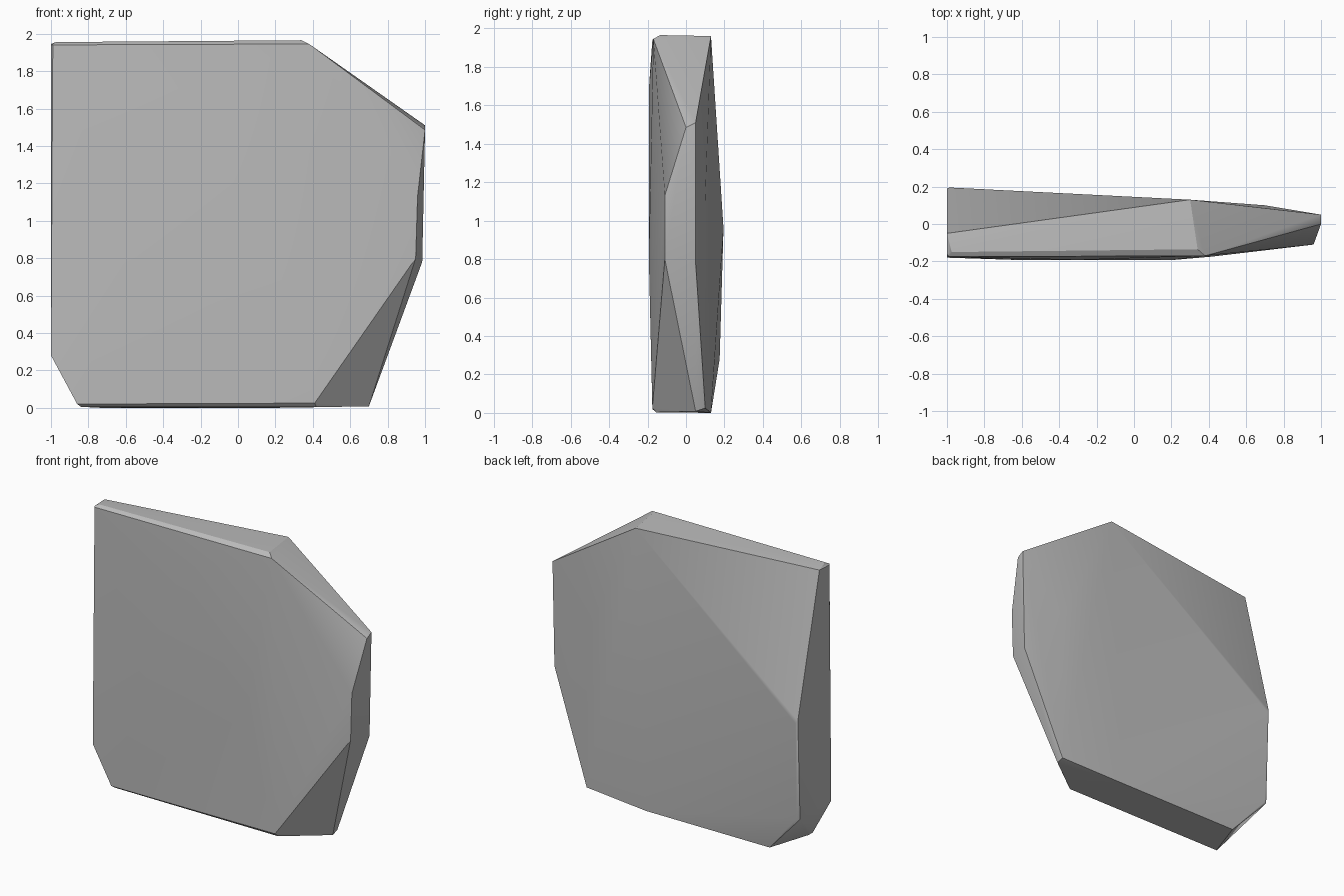
import bpy
import bmesh

cube = bpy.data.objects.get("Cube")
if cube:
    bpy.data.objects.remove(cube, do_unlink=True)

stone = bpy.data.materials.new("stone grey")
stone.use_nodes = True
grey = (0.5, 0.5, 0.5, 1)
stone.diffuse_color = grey
stone.node_tree.nodes["Principled BSDF"].inputs["Base Color"].default_value = grey

# Corners of the chipped slab, grouped by side
front = [(-0.99, -0.175, 1.94), (0.38, -0.17, 1.945), (0.96, -0.11, 1.13),
         (0.95, -0.11, 0.8), (0.41, -0.175, 0.025), (-0.86, -0.175, 0.02),
         (-1, -0.18, 0.28), (-0.6, -0.193, 0.8), (0.2, -0.193, 0.8), (-0.3, -0.192, 1.7)]
right_edge = [(1, 0, 1.485), (1, 0.05, 1.51), (0.985, 0.05, 0.78),
              (0.7, 0.05, 0.008), (0.7, 0.1, 0.025)]
top = [(-0.975, -0.15, 1.955), (0.34, -0.135, 1.965), (0.3, 0.13, 1.96),
       (-1, -0.05, 1.945), (-1, -0.16, 1.94)]
back = [(-1, 0.19, 0.98), (-1, 0.165, 0.28), (-0.985, 0.195, 0.96),
        (-0.98, 0.175, 0.28), (0.7, 0.1, 1.1)]
base = [(-0.74, 0.13, 0), (0.22, 0.13, 0), (-0.84, -0.155, 0.005), (0.42, -0.155, 0.003)]

# Slab: hull around the corners
bm = bmesh.new()
for corner in front + right_edge + top + back + base:
    bm.verts.new(corner)
bmesh.ops.convex_hull(bm, input=bm.verts)
bmesh.ops.delete(bm, geom=[v for v in bm.verts if not v.link_faces], context='VERTS')
bmesh.ops.recalc_face_normals(bm, faces=bm.faces)
mesh = bpy.data.meshes.new("rock_slab")
bm.to_mesh(mesh)
bm.free()
mesh.materials.append(stone)

slab = bpy.data.objects.new("rock_slab", mesh)
bpy.context.collection.objects.link(slab)
bpy.context.view_layer.objects.active = slab
slab.select_set(True)
bpy.ops.object.shade_smooth_by_angle(angle=0.5)

# Keep the broad facets flat and blend only the narrow chips
weighted = slab.modifiers.new("facet normals", 'WEIGHTED_NORMAL')
weighted.keep_sharp = True
